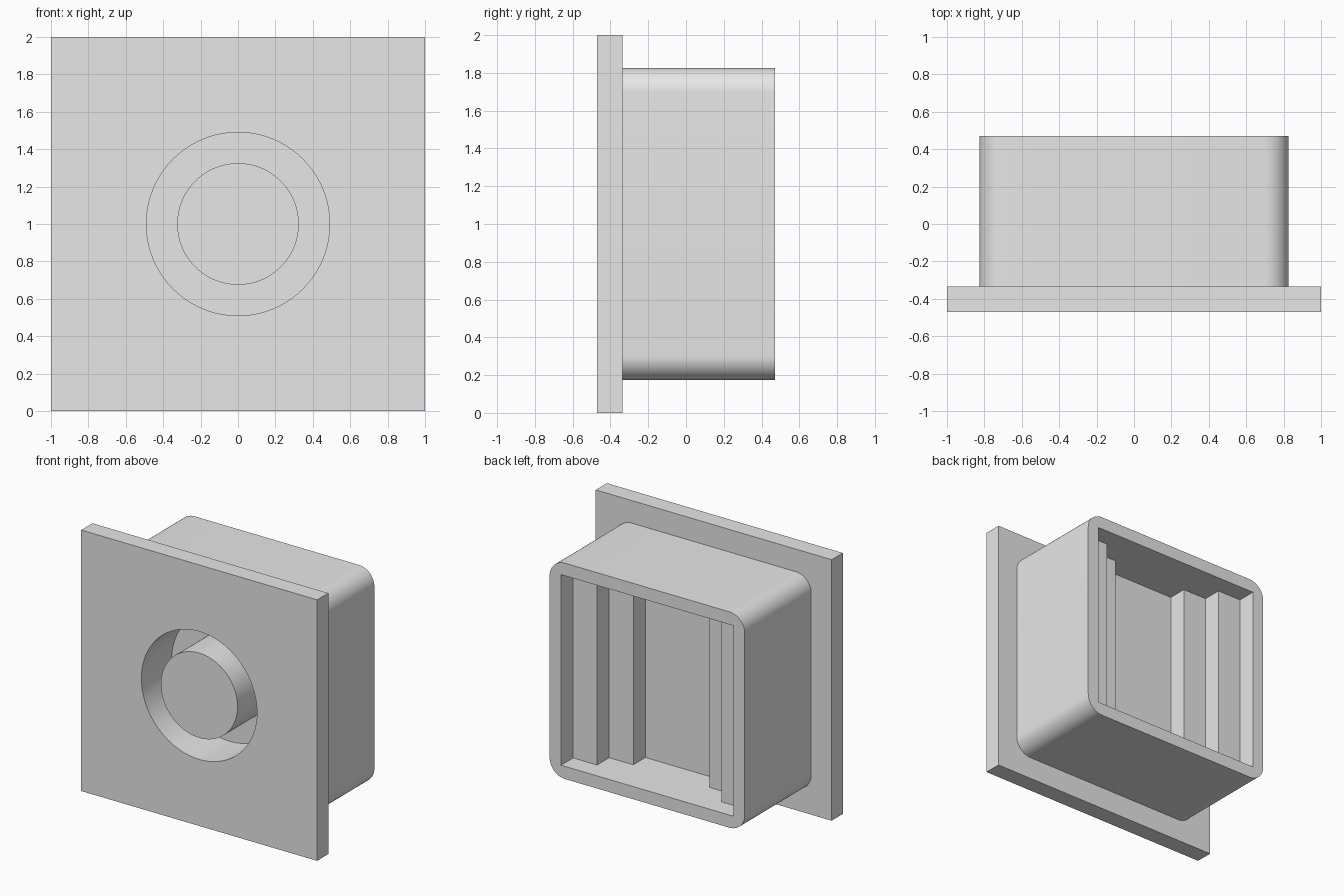
import bpy, bmesh, math
from mathutils import Vector

if "Cube" in bpy.data.objects:
    bpy.data.objects.remove(bpy.data.objects["Cube"], do_unlink=True)

FRONT, PLATE_BACK, BACK = -0.47, -0.335, 0.47
RECESS_FLOOR = -0.105
MID_Z = 1.0

grey = bpy.data.materials.new("plain_grey")
grey.use_nodes = True
grey.diffuse_color = (0.8, 0.8, 0.8, 1)
grey.node_tree.nodes["Principled BSDF"].inputs["Base Color"].default_value = grey.diffuse_color


def prism(name, outline, start, end, axis):
    """Extrude a 2D outline along y (x, z points) or along z (x, y points)."""
    def place(p, t):
        return Vector((p[0], t, p[1])) if axis == "y" else Vector((p[0], p[1], t))
    bm = bmesh.new()
    face = bm.faces.new([bm.verts.new(place(p, start)) for p in outline])
    grown = bmesh.ops.extrude_face_region(bm, geom=[face])
    moved = [v for v in grown["geom"] if isinstance(v, bmesh.types.BMVert)]
    bmesh.ops.translate(bm, verts=moved, vec=place((0, 0), end - start))
    bmesh.ops.recalc_face_normals(bm, faces=bm.faces)
    mesh = bpy.data.meshes.new(name)
    bm.to_mesh(mesh)
    bm.free()
    mesh.materials.append(grey)
    obj = bpy.data.objects.new(name, mesh)
    bpy.context.collection.objects.link(obj)
    return obj


def circle(radius, sides=96):
    return [(radius * math.cos(math.tau * i / sides),
             MID_Z + radius * math.sin(math.tau * i / sides)) for i in range(sides)]


def rounded_square(half, radius, steps=12):
    points = []
    for corner in range(4):
        mid = math.radians(45 + 90 * corner)
        cx = math.copysign(half - radius, math.cos(mid))
        cz = math.copysign(half - radius, math.sin(mid))
        for i in range(steps + 1):
            a = math.radians(90 * (corner + i / steps))
            points.append((cx + radius * math.cos(a), MID_Z + cz + radius * math.sin(a)))
    return points


def activate(obj):
    bpy.ops.object.select_all(action="DESELECT")
    obj.select_set(True)
    bpy.context.view_layer.objects.active = obj


def cut(obj, cutter):
    activate(obj)
    mod = obj.modifiers.new("cut", "BOOLEAN")
    mod.operation, mod.solver, mod.object = "DIFFERENCE", "EXACT", cutter
    bpy.ops.object.modifier_apply(modifier=mod.name)


# Main parts: square front plate, rounded rear housing, round centre post
square = [(-1, 0), (1, 0), (1, 2), (-1, 2)]
plate = prism("front_plate", square, FRONT, PLATE_BACK, "y")
housing = prism("rear_housing", rounded_square(0.827, 0.13), PLATE_BACK, BACK, "y")
post = prism("centre_post", circle(0.325), FRONT, RECESS_FLOOR, "y")

# Cutters: round front recess and stepped rear cavity
recess = prism("recess_cutter", circle(0.49), FRONT - 0.1, RECESS_FLOOR, "y")
half_steps = [(0.73, 0.6), (0.73, 0.324), (0.527, 0.324),
              (0.527, 0.177), (0.323, 0.177), (0.323, 0.03)]
stepped = half_steps + [(-x, y) for x, y in reversed(half_steps)]
cavity = prism("cavity_cutter", stepped, MID_Z - 0.73, MID_Z + 0.73, "z")

cut(plate, recess)
cut(housing, recess)
cut(housing, cavity)
for cutter in (recess, cavity):
    bpy.data.objects.remove(cutter, do_unlink=True)

# Smooth the curved walls, keep the corners sharp
for obj in (plate, housing, post):
    activate(obj)
    bpy.ops.object.shade_smooth_by_angle(angle=math.radians(30))
